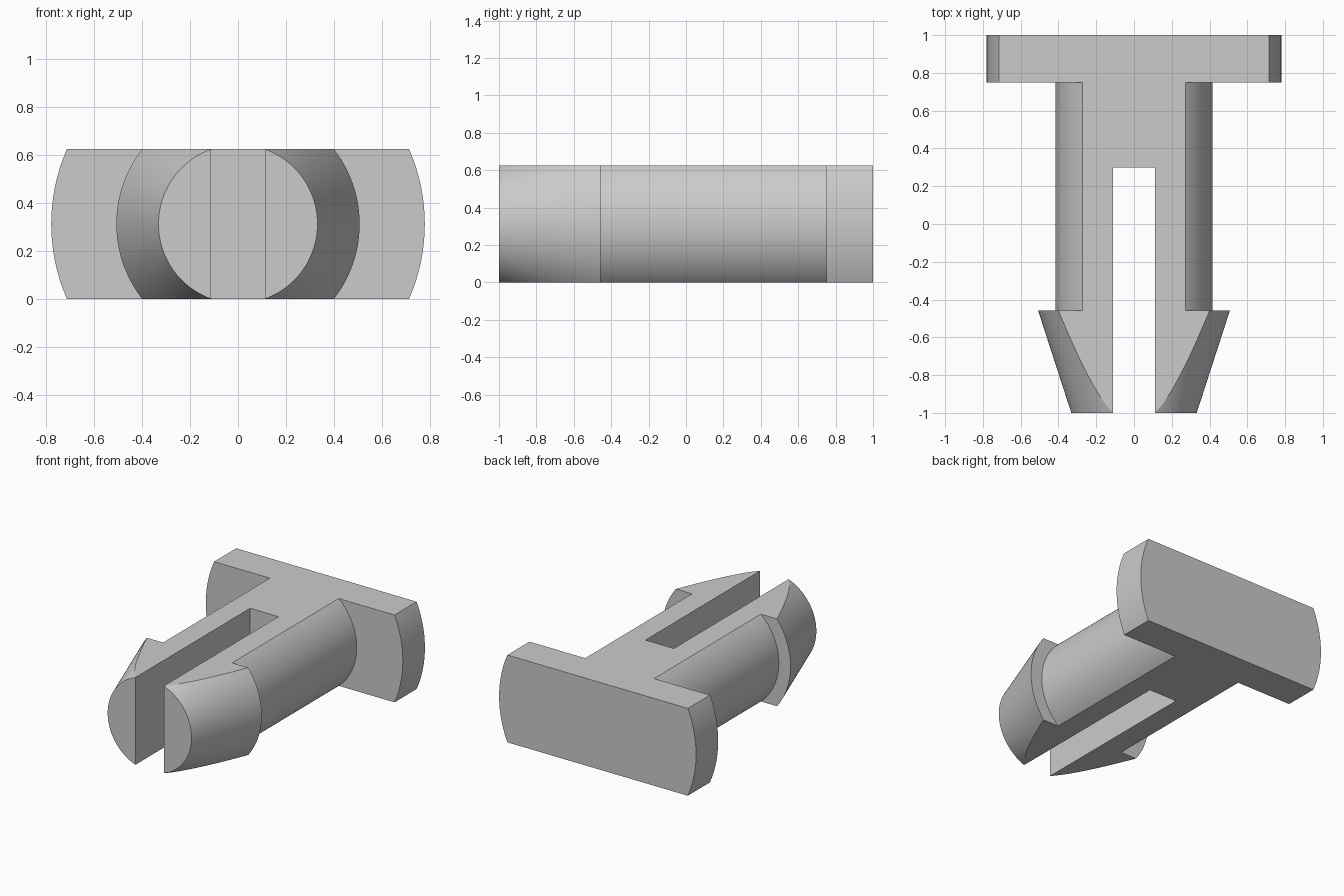
import bpy, bmesh, math
from mathutils import Matrix, Vector

cube = bpy.data.objects.get("Cube")
if cube:
    bpy.data.objects.remove(cube, do_unlink=True)

HALF = 0.3125   # half thickness between the two flats
SLOT = 0.1125   # half width of the slot
SIDES = 128

grey = bpy.data.materials.new("light grey plastic")
grey.use_nodes = True
colour = (0.6, 0.6, 0.6, 1)
grey.diffuse_color = colour
grey.node_tree.nodes["Principled BSDF"].inputs["Base Color"].default_value = colour


def add_object(name, bm):
    bmesh.ops.recalc_face_normals(bm, faces=bm.faces)
    mesh = bpy.data.meshes.new(name)
    bm.to_mesh(mesh)
    bm.free()
    mesh.materials.append(grey)
    ob = bpy.data.objects.new(name, mesh)
    bpy.context.collection.objects.link(ob)
    return ob


# Turned body: barbed tip, shaft and head as (radius, y), spun about the y axis
profile = [(0, -1), (0.332, -1), (0.508, -0.457), (0.415, -0.457),
           (0.415, 0.75), (0.78, 0.75), (0.78, 1), (0, 1)]
bm = bmesh.new()
verts = [bm.verts.new((r, y, 0)) for r, y in profile]
edges = [bm.edges.new(pair) for pair in zip(verts, verts[1:])]
bmesh.ops.spin(bm, geom=verts + edges, cent=(0, 0, 0), axis=(0, 1, 0),
               angle=math.tau, steps=SIDES)
bmesh.ops.remove_doubles(bm, verts=bm.verts, dist=1e-5)
bmesh.ops.translate(bm, verts=bm.verts, vec=(0, 0, HALF))
clip = add_object("push_clip", bm)


# Cutters: a slab that leaves the flats, and the slot between the two prongs
def cut(name, low, high, operation):
    low, high = Vector(low), Vector(high)
    bm = bmesh.new()
    bmesh.ops.create_cube(bm, size=1, matrix=Matrix.Translation((low + high) / 2)
                          @ Matrix.Diagonal((*(high - low), 1)))
    cutter = add_object(name, bm)
    cutter.hide_render = True
    mod = clip.modifiers.new(name, "BOOLEAN")
    mod.operation, mod.solver, mod.object = operation, "EXACT", cutter
    bpy.ops.object.modifier_apply(modifier=name)
    bpy.data.objects.remove(cutter, do_unlink=True)


bpy.context.view_layer.objects.active = clip
clip.select_set(True)
cut("flats_cutter", (-2, -2, 0), (2, 2, 2 * HALF), "INTERSECT")
cut("slot_cutter", (-SLOT, -2, -1), (SLOT, 0.298, 2), "DIFFERENCE")

# Merge coplanar triangles and smooth only the round surfaces
bm = bmesh.new()
bm.from_mesh(clip.data)
bmesh.ops.dissolve_limit(bm, angle_limit=math.radians(0.1), verts=bm.verts, edges=bm.edges)
bm.to_mesh(clip.data)
bm.free()
bpy.ops.object.shade_smooth_by_angle(angle=math.radians(15))
